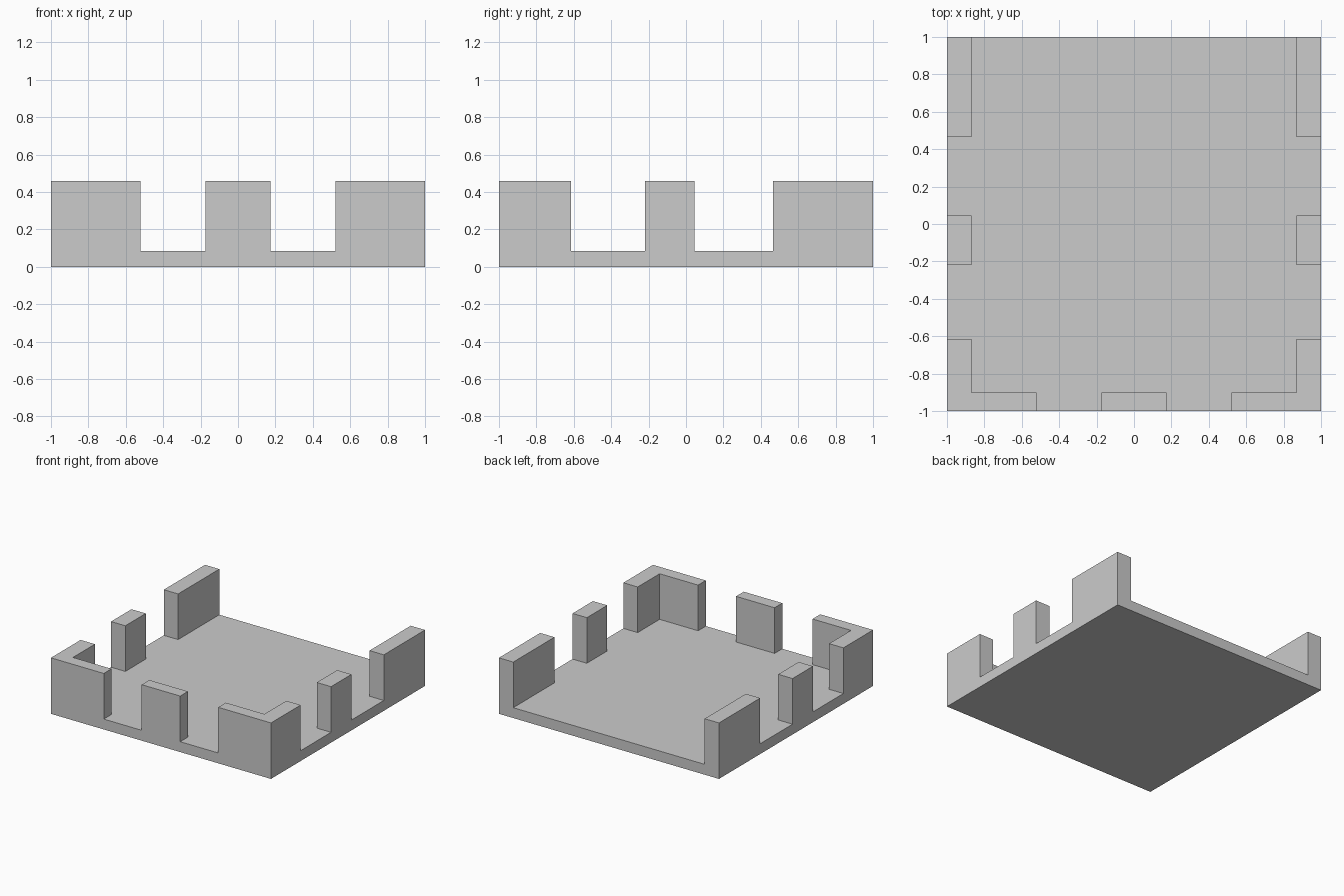
import bpy
import bmesh
from mathutils import Vector

cube = bpy.data.objects.get("Cube")
if cube:
    bpy.data.objects.remove(cube, do_unlink=True)

BASE_TOP, WALL_TOP = 0.085, 0.46
SIDE_X, FRONT_Y = 0.87, -0.9          # inner faces of the side and front walls

# Floor plan lines: wall faces and gap ends
half_x = [0.175, 0.52, SIDE_X, 1.0]
xs = [-x for x in reversed(half_x)] + half_x
ys = [-1.0, FRONT_Y, -0.615, -0.22, 0.045, 0.465, 1.0]


def is_wall(c):
    """Crenellated walls on the front and both sides; the back is open."""
    front = c.y < FRONT_Y and not 0.175 < abs(c.x) < 0.52
    gap = -0.615 < c.y < -0.22 or 0.045 < c.y < 0.465
    side = abs(c.x) > SIDE_X and not gap
    return front or side


def raise_faces(bm, faces, height):
    result = bmesh.ops.extrude_face_region(bm, geom=faces)
    verts = [g for g in result["geom"] if isinstance(g, bmesh.types.BMVert)]
    bmesh.ops.translate(bm, verts=verts, vec=Vector((0, 0, height)))


bm = bmesh.new()
grid = [[bm.verts.new((x, y, 0)) for x in xs] for y in ys]
for low, high in zip(grid, grid[1:]):
    for i in range(len(xs) - 1):
        bm.faces.new((low[i], low[i + 1], high[i + 1], high[i]))

# Base slab, then the wall cells raised out of it
raise_faces(bm, bm.faces[:], BASE_TOP)
bm.normal_update()
walls = [f for f in bm.faces
         if all(v.co.z > BASE_TOP / 2 for v in f.verts)
         and is_wall(f.calc_center_median())]
raise_faces(bm, walls, WALL_TOP - BASE_TOP)

# Merge the flat cells into clean large faces
bmesh.ops.recalc_face_normals(bm, faces=bm.faces[:])
bmesh.ops.dissolve_limit(bm, angle_limit=0.01, verts=bm.verts[:], edges=bm.edges[:])

mesh = bpy.data.meshes.new("walled_base")
bm.to_mesh(mesh)
bm.free()

# Plain grey material
grey = bpy.data.materials.new("light_grey")
grey.use_nodes = True
colour = (0.6, 0.6, 0.6, 1)
grey.diffuse_color = colour
grey.node_tree.nodes["Principled BSDF"].inputs["Base Color"].default_value = colour
mesh.materials.append(grey)

walled_base = bpy.data.objects.new("walled_base", mesh)
bpy.context.collection.objects.link(walled_base)
